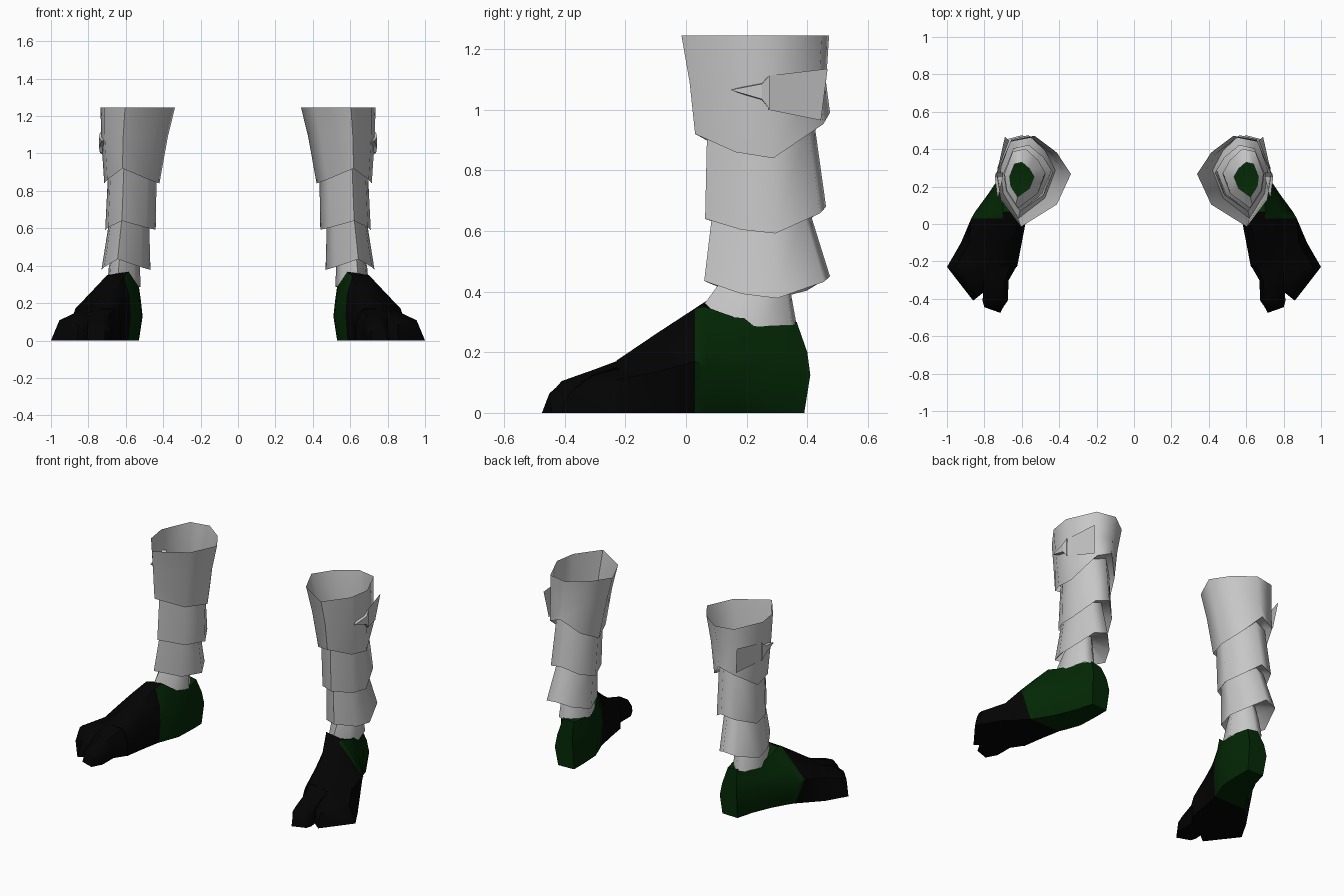
import bpy, bmesh, math


def material(name, rgb):
    m = bpy.data.materials.new(name)
    m.diffuse_color = (*rgb, 1)
    return m


CLOTH = material("pale_wrap", (0.57, 0.57, 0.57))
BLACK = material("black_leather", (0.001, 0.001, 0.0011))
GREEN = material("dark_green", (0.001, 0.021, 0.0015))


def finish(name, bm, mats, rule=None, angle=40):
    """Turn the bmesh into an object mirrored to the other leg."""
    bmesh.ops.recalc_face_normals(bm, faces=bm.faces)
    if rule:
        for f in bm.faces:
            f.material_index = rule(f.calc_center_median())
    me = bpy.data.meshes.new(name)
    bm.to_mesh(me)
    bm.free()
    ob = bpy.data.objects.new(name, me)
    bpy.context.collection.objects.link(ob)
    for m in mats:
        me.materials.append(m)
    mod = ob.modifiers.new("other_leg", 'MIRROR')
    mod.use_mirror_merge = False
    bpy.ops.object.select_all(action='DESELECT')
    ob.select_set(True)
    bpy.context.view_layer.objects.active = ob
    bpy.ops.object.shade_smooth_by_angle(angle=math.radians(angle))
    return ob


def loft(name, rings, mats, caps=True, rule=None, angle=50):
    bm = bmesh.new()
    vs = [[bm.verts.new(p) for p in r] for r in rings]
    n = len(rings[0])
    for a, b in zip(vs, vs[1:]):
        for i in range(n):
            j = (i + 1) % n
            bm.faces.new((a[i], a[j], b[j], b[i]))
    if caps:
        bm.faces.new(vs[0])
        bm.faces.new(vs[-1])
    return finish(name, bm, mats, rule, angle)


# Eight-sided leg outline inside a unit box: front, inner side, back, outer side
OUTLINE = [(.67, 0), (.19, .245), (0, .58), (.19, .815), (.49, 1), (.8, .95), (1, .58), (.945, .30)]


def ring(x0, x1, y0, y1, zf, zs=None, zb=None):
    """Leg ring fitted to a box, with heights at front, sides and back."""
    zs = zf if zs is None else zs
    zb = zf if zb is None else zb
    near_f, near_b = zs + (zf - zs) * .25, zs + (zb - zs) * .35
    zz = [zf, near_f, zs, near_b, zb, zs + (zb - zs) * .75, zs, near_f]
    return [(x0 + u * (x1 - x0), y0 + v * (y1 - y0), z) for (u, v), z in zip(OUTLINE, zz)]


# Overlapping leg wraps, each hem tucking in to the next one down
loft("upper_wrap", [
    ring(.337, .735, -.015, .472, 1.245),
    ring(.375, .732, .012, .462, 1.09),
    ring(.42, .715, .03, .475, .92, .84, .99),
    ring(.435, .695, .07, .42, .95, .89, .98)], [CLOTH], False, angle=85)
loft("middle_wrap", [
    ring(.435, .695, .07, .42, .95, .89, .98),
    ring(.44, .71, .063, .462, .64, .592, .68),
    ring(.475, .69, .088, .40, .67, .63, .69)], [CLOTH], False, angle=85)
loft("lower_wrap", [
    ring(.475, .69, .088, .40, .67, .63, .69),
    ring(.468, .73, .06, .475, .435, .378, .45),
    ring(.535, .665, .145, .33, .49, .46, .49)], [CLOTH], False, angle=85)
loft("ankle", [
    ring(.535, .665, .145, .33, .49, .46, .49),
    ring(.525, .69, .105, .345, .42, .40, .40),
    ring(.52, .70, .055, .365, .352, .285, .29)], [CLOTH], False, angle=85)

# Knot spike and loose cloth end on the outer side
loft("knot_spike", [
    [(.725, .149, 1.066), (.731, .149, 1.066), (.731, .15, 1.064), (.725, .15, 1.064)],
    [(.70, .25, 1.09), (.744, .25, 1.085), (.744, .25, 1.035), (.70, .25, 1.03)],
    [(.70, .275, 1.115), (.738, .275, 1.113), (.738, .275, 1.002), (.70, .275, 1.0)]],
    [CLOTH], angle=15)
bm = bmesh.new()
bm.faces.new([bm.verts.new(p) for p in
              [(.734, .27, 1.0), (.668, .445, .965), (.69, .467, 1.135), (.732, .27, 1.112)]])
finish("cloth_tail", bm, [CLOTH], angle=0)


# Foot cross-sections from heel to ball: inner sole over the top to outer sole
def section(y, pts):
    ys = y if isinstance(y, list) else [y] * len(pts)
    return [(x, yy, z) for (x, z), yy in zip(pts, ys)]


def boot_colour(c):
    """Black front and a thin black lip at the collar, green heel."""
    return 0 if c.y < .03 or (c.y < .06 and c.z > .335) else 1


loft("foot", [
    section([.385, .405, .395, .36, .365, .40, .41, .39],
            [(.53, 0), (.525, .125), (.535, .2), (.55, .29), (.62, .3), (.64, .2), (.65, .125), (.64, 0)]),
    section(.28, [(.53, 0), (.51, .13), (.52, .22), (.53, .29), (.675, .305), (.70, .2), (.70, .05), (.67, 0)]),
    section(.16, [(.535, 0), (.515, .13), (.525, .22), (.535, .293), (.70, .315), (.75, .22), (.78, .11), (.72, 0)]),
    section(.065, [(.57, 0), (.555, .13), (.56, .235), (.585, .368), (.70, .35), (.765, .265), (.85, .152), (.775, 0)]),
    section(.03, [(.585, 0), (.575, .13), (.58, .24), (.61, .345), (.70, .345), (.775, .27), (.87, .17), (.80, 0)]),
    section(-.1, [(.61, 0), (.60, .12), (.62, .2), (.655, .255), (.71, .26), (.785, .19), (.88, .135), (.925, 0)]),
    section(-.23, [(.63, 0), (.625, .08), (.64, .135), (.67, .17), (.73, .172), (.83, .142), (.955, .108), (1, 0)])],
    [BLACK, GREEN], rule=boot_colour)

# Split toes, joined until just before the tips
loft("inner_toe", [
    section(-.22, [(.627, 0), (.624, .08), (.66, .168), (.74, .174), (.80, .152), (.80, 0)]),
    section(-.30, [(.68, 0), (.67, .07), (.69, .138), (.75, .144), (.80, .125), (.80, 0)]),
    section(-.41, [(.68, 0), (.675, .055), (.70, .1), (.76, .105), (.80, .07), (.81, 0)]),
    section([-.475, -.46, -.45, -.445, -.44, -.445],
            [(.715, 0), (.71, .04), (.72, .065), (.765, .065), (.79, .04), (.80, 0)])], [BLACK])
loft("outer_toe", [
    section(-.22, [(.76, 0), (.76, .13), (.80, .153), (.88, .132), (.955, .108), (.99, 0)]),
    section([-.35, -.34, -.31, -.28, -.25, -.232],
            [(.785, 0), (.785, .085), (.82, .125), (.885, .122), (.955, .105), (.998, 0)]),
    section([-.41, -.40, -.37, -.335, -.275, -.236],
            [(.86, 0), (.855, .04), (.85, .08), (.89, .095), (.95, .085), (.995, 0)])], [BLACK])
